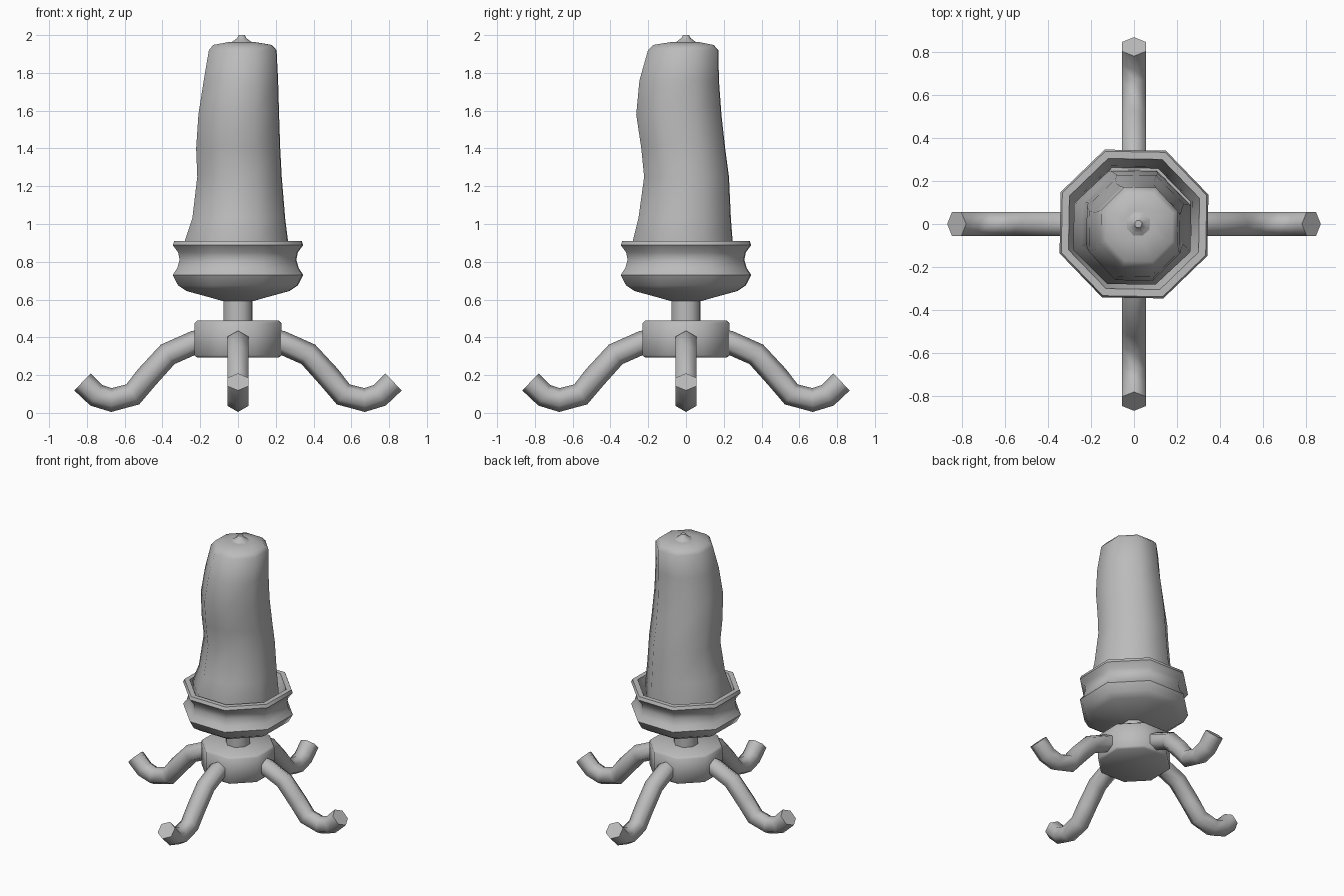
import bpy, bmesh, math
from mathutils import Vector

if "Cube" in bpy.data.objects:
    bpy.data.objects.remove(bpy.data.objects["Cube"])

wax_grey = bpy.data.materials.new("plain grey")
wax_grey.diffuse_color = (0.5, 0.5, 0.5, 1)
wax_grey.use_nodes = True
wax_grey.node_tree.nodes["Principled BSDF"].inputs["Base Color"].default_value = wax_grey.diffuse_color
TURN = math.radians(21.5)
FLAT = math.cos(math.pi / 8)   # octagon flat-to-corner ratio


def skin(name, rings, smooth_angle):
    """Join rings of points into a closed, capped skin."""
    bm = bmesh.new()
    loops = [[bm.verts.new(p) for p in r] for r in rings]
    n = len(loops[0])
    for a, b in zip(loops, loops[1:]):
        for i in range(n):
            j = (i + 1) % n
            bm.faces.new((a[i], a[j], b[j], b[i]))
    bm.faces.new(loops[0][::-1])
    bm.faces.new(loops[-1])
    bmesh.ops.recalc_face_normals(bm, faces=bm.faces)
    me = bpy.data.meshes.new(name)
    bm.to_mesh(me)
    bm.free()
    me.materials.append(wax_grey)
    ob = bpy.data.objects.new(name, me)
    bpy.context.collection.objects.link(ob)
    bpy.ops.object.select_all(action='DESELECT')
    ob.select_set(True)
    bpy.context.view_layer.objects.active = ob
    bpy.ops.object.shade_smooth_by_angle(angle=math.radians(smooth_angle))
    return ob


def octagon(z, hx, hy=None, cx=0, cy=0):
    hy = hx if hy is None else hy
    return [Vector((cx + hx / FLAT * math.cos(TURN + k * math.pi / 4),
                    cy + hy / FLAT * math.sin(TURN + k * math.pi / 4), z))
            for k in range(8)]


# Hub with softened rims, and the stem
skin("hub", [octagon(z, r) for z, r in
             [(0.293, 0.215), (0.305, 0.228), (0.476, 0.228), (0.488, 0.215)]], 50)
skin("stem", [octagon(z, 0.075) for z in (0.47, 0.62)], 50)

# Hollow cup: outside from the bottom up, over the rim, and down the inside
cup = [(0.592, 0.08), (0.612, 0.15), (0.645, 0.27), (0.675, 0.315), (0.73, 0.343),
       (0.765, 0.32), (0.81, 0.307), (0.85, 0.315), (0.888, 0.343), (0.91, 0.335),
       (0.91, 0.302), (0.885, 0.295), (0.82, 0.268), (0.76, 0.26)]
skin("cup", [octagon(z, r) for z, r in cup], 48)

# Leaning candle: height, x range, y range
candle = [(0.76, -0.27, 0.255, -0.27, 0.25), (0.91, -0.28, 0.263, -0.28, 0.245),
          (1.03, -0.24, 0.248, -0.25, 0.236), (1.25, -0.214, 0.23, -0.22, 0.226),
          (1.40, -0.22, 0.222, -0.235, 0.206), (1.58, -0.208, 0.216, -0.262, 0.186),
          (1.76, -0.18, 0.211, -0.245, 0.173), (1.92, -0.153, 0.203, -0.2, 0.17),
          (1.948, -0.13, 0.178, -0.172, 0.145), (1.963, -0.05, 0.09, -0.08, 0.07)]
skin("candle", [octagon(z, (x1 - x0) / 2, (y1 - y0) / 2, (x0 + x1) / 2, (y0 + y1) / 2)
                for z, x0, x1, y0, y1 in candle], 60)

# Wick stub
skin("wick", [octagon(z, r, cx=0.02) for z, r in
              [(1.955, 0.065), (1.972, 0.04), (1.985, 0.023), (2.0, 0.016)]], 60)

# Four curled hexagonal legs swept along one path
path = [Vector((r, 0, z)) for r, z in
        [(0.16, 0.375), (0.23, 0.373), (0.372, 0.31), (0.482, 0.19),
         (0.557, 0.098), (0.67, 0.068), (0.75, 0.093), (0.823, 0.164)]]
side = Vector((0, 1, 0))
leg = []
for i, p in enumerate(path):
    back = (p - path[i - 1]).normalized() if i else Vector()
    ahead = (path[i + 1] - p).normalized() if i < len(path) - 1 else Vector()
    up = (back + ahead).normalized().cross(side)
    leg.append([p + 0.063 * (up * math.cos(k * math.pi / 3) + side * math.sin(k * math.pi / 3))
                for k in range(6)])
for q, name in enumerate(("right", "back", "left", "front")):
    ob = skin(name + "_leg", leg, 65)
    ob.rotation_euler.z = q * math.pi / 2
